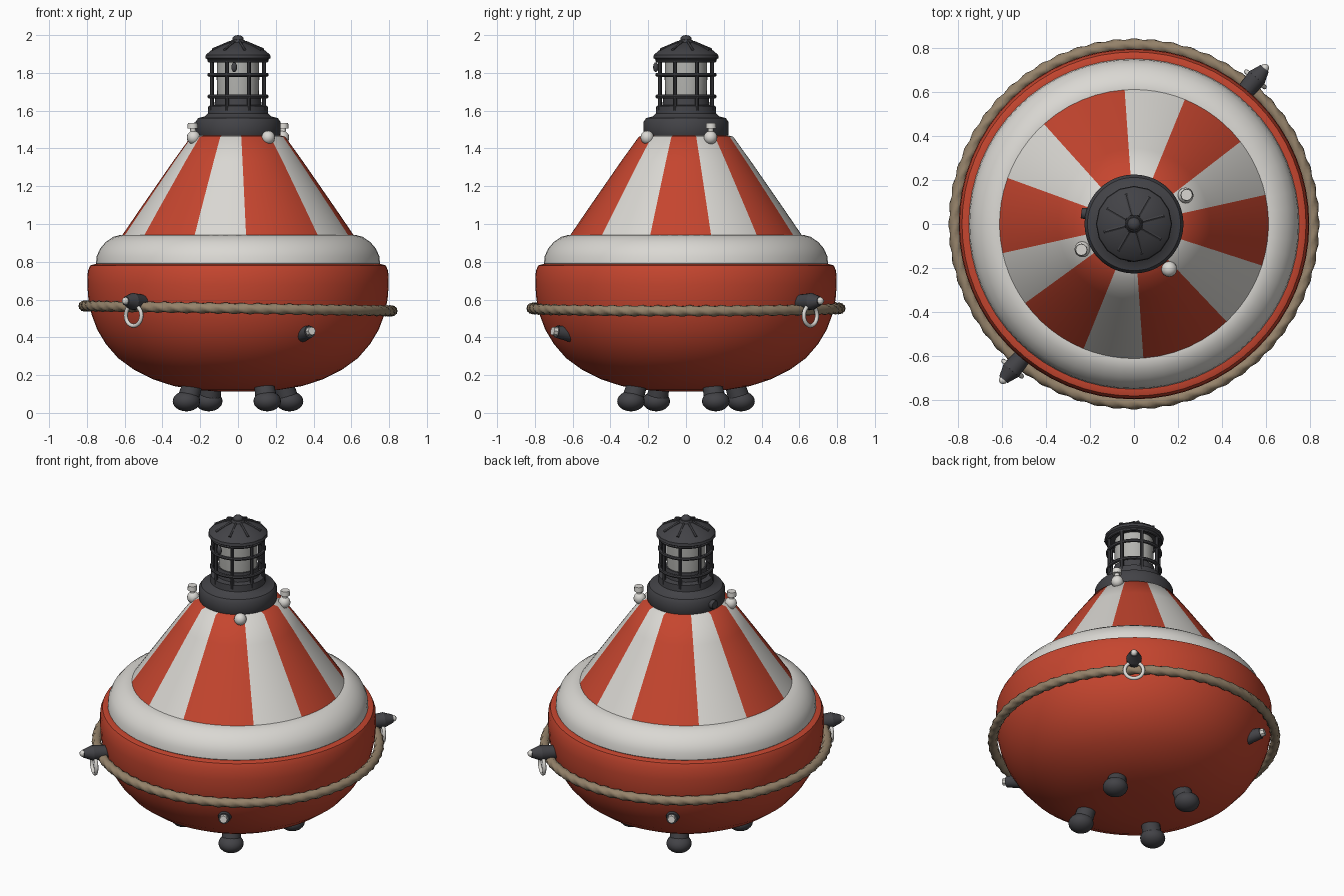
import bpy, bmesh, math
from mathutils import Vector, Matrix

if "Cube" in bpy.data.objects:
    bpy.data.objects.remove(bpy.data.objects["Cube"])


def mat(name, r, g, b):
    m = bpy.data.materials.new(name)
    m.diffuse_color = (r, g, b, 1)
    m.use_nodes = True
    m.node_tree.nodes["Principled BSDF"].inputs["Base Color"].default_value = m.diffuse_color
    return m


RED = mat("buoy red", 0.56, 0.06, 0.028)
WHITE = mat("off white", 0.70, 0.685, 0.65)
DARK = mat("dark iron", 0.055, 0.055, 0.062)
ROPE = mat("rope tan", 0.30, 0.225, 0.145)
GLASS = mat("lamp glass", 0.45, 0.45, 0.43)


def finish(name, bm, mats, angle=40):
    bmesh.ops.recalc_face_normals(bm, faces=bm.faces)
    me = bpy.data.meshes.new(name)
    bm.to_mesh(me)
    bm.free()
    for m in mats:
        me.materials.append(m)
    for p in me.polygons:
        p.use_smooth = True
    me.set_sharp_from_angle(angle=math.radians(angle))
    ob = bpy.data.objects.new(name, me)
    bpy.context.collection.objects.link(ob)
    return ob


def polar(r, deg, z=0.0):
    a = math.radians(deg)
    return Vector((r * math.cos(a), r * math.sin(a), z))


def lathe(name, profile, mats, angles=None, rule=None, sharp=40):
    """Revolve (radius, z) points; rule(angle, z) picks the material."""
    angles = angles or [i * 360 / 64 for i in range(64)]
    bm = bmesh.new()
    rings = []
    for r, z in profile:
        if r < 1e-4:
            rings.append([bm.verts.new((0, 0, z))] * len(angles))
        else:
            rings.append([bm.verts.new(polar(r, a, z)) for a in angles])
    n = len(angles)
    for lo, hi in zip(rings, rings[1:]):
        for i in range(n):
            j = (i + 1) % n
            f = bm.faces.new(list(dict.fromkeys((lo[i], lo[j], hi[j], hi[i]))))
            if rule:
                c = f.calc_center_median()
                f.material_index = rule(math.degrees(math.atan2(c.y, c.x)) % 360, c.z)
    return finish(name, bm, mats, sharp)


def rod(bm, a, b, r1, r2, seg=16):
    a, b = Vector(a), Vector(b)
    d = b - a
    m = Matrix.Translation((a + b) / 2) @ d.to_track_quat('Z', 'Y').to_matrix().to_4x4()
    bmesh.ops.create_cone(bm, cap_ends=True, segments=seg, radius1=r1, radius2=r2,
                          depth=d.length, matrix=m)


def ball(bm, c, s, seg=16):
    s = Vector((s, s, s)) if isinstance(s, float) else Vector(s)
    bmesh.ops.create_uvsphere(bm, u_segments=seg, v_segments=seg // 2 + 2, radius=1,
                              matrix=Matrix.Translation(c) @ Matrix.Diagonal(s).to_4x4())


def ring(bm, centre, u, v, R, tube, nu=48, nv=8, lobes=0, twist=0):
    """Torus in the plane u, v; lobes and twist give laid rope strands."""
    w = u.cross(v).normalized()
    grid = []
    for i in range(nu):
        t = 2 * math.pi * i / nu
        out = u * math.cos(t) + v * math.sin(t)
        row = []
        for k in range(nv):
            p = 2 * math.pi * k / nv
            q = tube * (1 + (0.13 * math.cos(lobes * p + twist * t) if lobes else 0))
            row.append(bm.verts.new(centre + out * (R + q * math.cos(p)) + w * q * math.sin(p)))
        grid.append(row)
    for i in range(nu):
        for k in range(nv):
            a, b = grid[i], grid[(i + 1) % nu]
            bm.faces.new((a[k], b[k], b[(k + 1) % nv], a[(k + 1) % nv]))


X, Y, Z = Vector((1, 0, 0)), Vector((0, 1, 0)), Vector((0, 0, 1))

# Red hull
lathe("hull", [(0, .113), (.12, .114), (.22, .122), (.34, .142), (.45, .178), (.55, .228),
               (.635, .29), (.70, .365), (.745, .44), (.775, .52), (.792, .60), (.798, .68),
               (.795, .75), (.783, .78), (.76, .787), (.74, .785)], [RED])

# White shoulder
lathe("shoulder", [(.73, .77), (.752, .79), (.748, .83), (.73, .87), (.70, .905), (.66, .932),
                   (.62, .943), (.595, .94)], [WHITE], sharp=50)

# Striped cone: column edges fall on the stripe edges
STRIPES = [(-18, 12.5), (37.7, 67.8), (94, 132), (160, 192.5), (216, 248), (274, 313.5)]
edges = sorted(a % 360 for s in STRIPES for a in s)
cols = []
for a, b in zip(edges, edges[1:] + [edges[0] + 360]):
    cols += [(a + (b - a) * k / 6) % 360 for k in range(6)]


def stripe(a, z):
    return int(any((a - lo) % 360 < hi - lo for lo, hi in STRIPES))


lathe("striped_cone", [(.615, .938), (.525, 1.07), (.435, 1.20), (.345, 1.33), (.25, 1.462),
                       (.18, 1.48)], [WHITE, RED], cols, stripe)

# Rope fender, slightly tilted
bm = bmesh.new()
ring(bm, Vector((0, 0, .553)), Vector((1, 0, -.016)), Y, .815, .027, 360, 12, 3, 60)
finish("rope", bm, [ROPE], 60)

# Iron feet
bm = bmesh.new()
for r, a in ((.31, 30), (.325, 118), (.31, 210), (.325, 298)):
    rod(bm, polar(r - .05, a, .20), polar(r, a, .06), .05, .058)
    ball(bm, polar(r + .005, a, .062), (.073, .073, .054), 20)
finish("feet", bm, [DARK], 60)

# Mooring lugs with rings, and lower bolts, both in opposite pairs
lug, tips, loops = bmesh.new(), bmesh.new(), bmesh.new()
for a in (50, 230):
    rod(lug, polar(.74, a, .585), polar(.87, a, .59), .036, .045)
    rod(lug, polar(.87, a, .59), polar(.925, a, .592), .045, .024)
    ball(tips, polar(.927, a, .593), .02, 10)
    ring(loops, polar(.86, a, .515), polar(1, a + 90), Z, .054, .011, 28, 8)
for a in (119, 299):
    rod(lug, polar(.68, a, .415), polar(.785, a, .43), .045, .032)
    rod(tips, polar(.78, a, .43), polar(.808, a, .434), .026, .022, 8)
finish("lugs", lug, [DARK])
finish("lug_tips", tips, [WHITE])
finish("mooring_rings", loops, [WHITE], 60)

# Small white knobs around the collar
bm = bmesh.new()
for x, y, double in ((.235, .13, 1), (-.235, -.115, 1), (.16, -.205, 0)):
    ball(bm, (x, y, 1.458), .036)
    if double:
        rod(bm, (x, y, 1.46), (x * 1.02, y * 1.02, 1.515), .015, .015, 10)
        rod(bm, (x * 1.02, y * 1.02, 1.505), (x * 1.02, y * 1.02, 1.535), .028, .026, 12)
finish("collar_knobs", bm, [WHITE])

# Collar and lamp pedestal
lathe("collar", [(.18, 1.45), (.215, 1.455), (.225, 1.475), (.225, 1.54), (.212, 1.56),
                 (.175, 1.57), (.16, 1.585), (.157, 1.625), (.125, 1.63), (.118, 1.685),
                 (0, 1.685)], [DARK], sharp=35)
bm = bmesh.new()
rod(bm, (-.20, .045, 1.51), (-.24, .05, 1.51), .03, .025, 10)
finish("collar_boss", bm, [DARK])

# Lamp glass
lathe("lamp_glass", [(.11, 1.68), (.113, 1.78), (.11, 1.885)], [GLASS],
      [i * 11.25 for i in range(32)])

# Lamp cage
bm = bmesh.new()
for i in range(8):
    a = 22.5 + 45 * i
    rod(bm, polar(.15, a, 1.60), polar(.15, a, 1.885), .0105, .0105, 8)
for z in (1.675, 1.79, 1.865):
    ring(bm, Vector((0, 0, z)), X, Y, .152, .0105)
ball(bm, (-.02, -.16, 1.83), (.016, .014, .026), 10)
finish("lamp_cage", bm, [DARK])

# Roof with ridges and finial
lathe("lamp_roof", [(0, 1.87), (.16, 1.87), (.173, 1.878), (.17, 1.895), (.145, 1.918),
                    (.09, 1.945), (.04, 1.962), (.034, 1.975), (0, 1.978)], [DARK],
      [22.5 * i for i in range(16)], sharp=30)
bm = bmesh.new()
for i in range(8):
    a = 15 + 45 * i
    rod(bm, polar(.04, a, 1.963), polar(.14, a, 1.922), .008, .008, 6)
ball(bm, (0, 0, 1.978), (.03, .03, .022), 12)
finish("roof_ridges", bm, [DARK])
